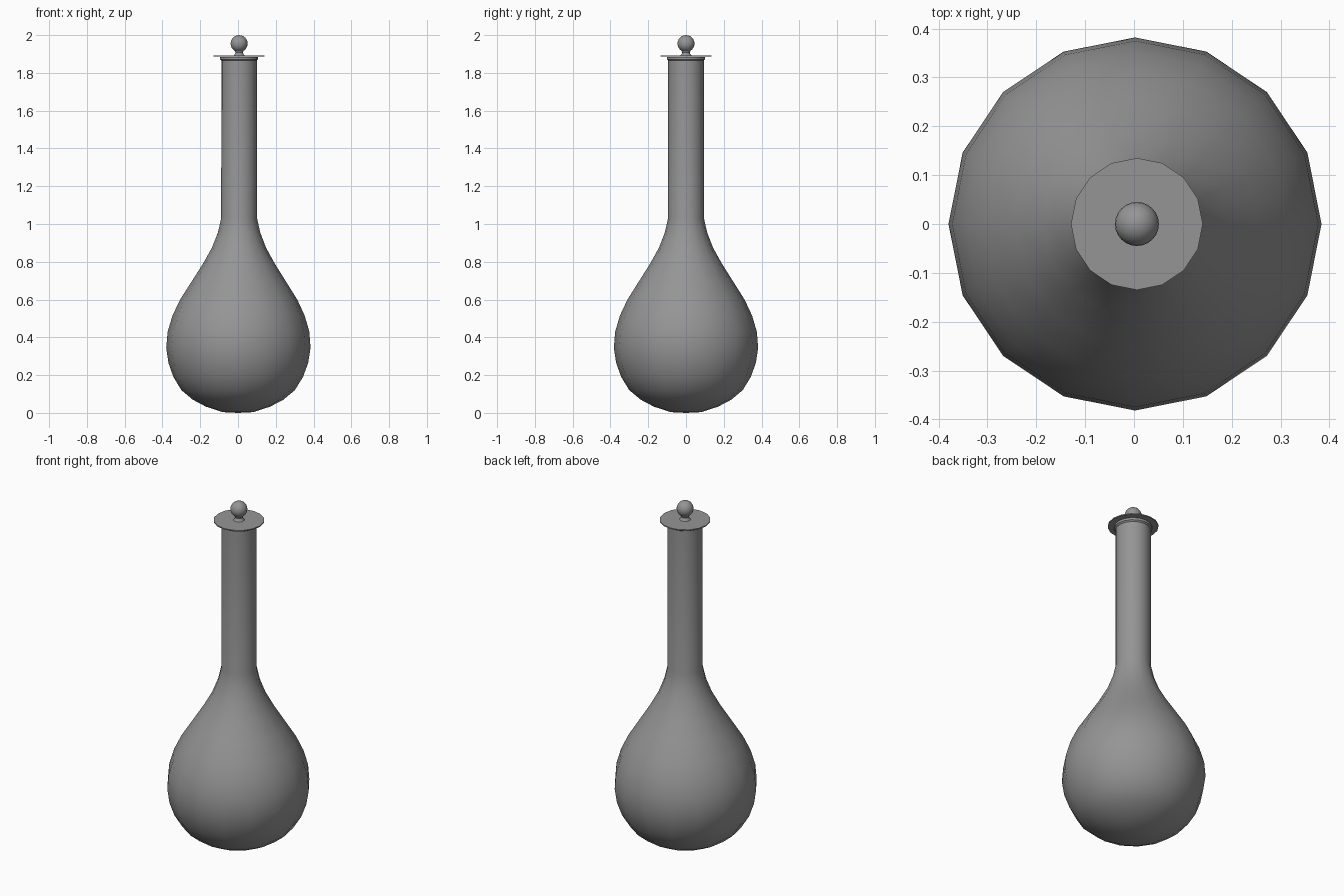
import bpy, bmesh, math
from mathutils import Vector

cube = bpy.data.objects.get("Cube")
if cube:
    bpy.data.objects.remove(cube)

AXIS_X = 0.006  # the neck and stopper sit slightly to one side

grey = bpy.data.materials.new("plain grey")
grey.use_nodes = True
GREY = (0.3, 0.3, 0.3, 1)
grey.diffuse_color = GREY
grey.node_tree.nodes["Principled BSDF"].inputs["Base Color"].default_value = GREY


def lathe(name, profile, sides, offset=AXIS_X, angle=40):
    """Turn a (radius, height) profile around the vertical axis."""
    bm = bmesh.new()
    verts = [bm.verts.new((r, 0, z)) for r, z in profile]
    edges = [bm.edges.new(pair) for pair in zip(verts, verts[1:])]
    bmesh.ops.spin(bm, geom=verts + edges, cent=(0, 0, 0), axis=(0, 0, 1),
                   angle=math.tau, steps=sides, use_merge=True)
    bmesh.ops.remove_doubles(bm, verts=bm.verts, dist=0.0005)
    bmesh.ops.recalc_face_normals(bm, faces=bm.faces)
    mesh = bpy.data.meshes.new(name)
    bm.to_mesh(mesh)
    bm.free()
    mesh.materials.append(grey)
    obj = bpy.data.objects.new(name, mesh)
    obj.location.x = offset
    bpy.context.collection.objects.link(obj)
    bpy.ops.object.select_all(action="DESELECT")
    obj.select_set(True)
    bpy.context.view_layer.objects.active = obj
    bpy.ops.object.shade_smooth_by_angle(angle=math.radians(angle))
    return obj


# Rounded bulb narrowing into a long straight neck with a small lip
bottle = lathe("bottle", [
    (0, 0), (0.08, 0.004), (0.17, 0.033), (0.24, 0.07), (0.3, 0.12),
    (0.343, 0.19), (0.37, 0.265), (0.382, 0.345), (0.375, 0.43),
    (0.35, 0.515), (0.31, 0.6), (0.25, 0.695), (0.19, 0.79),
    (0.143, 0.875), (0.112, 0.955), (0.095, 1.03), (0.094, 1.865),
    (0.101, 1.872), (0.101, 1.885), (0, 1.885)], 16, offset=0)
for v in bottle.data.vertices:
    v.co += Vector((AXIS_X * min(v.co.z, 1), 0, 0))

# Thin flat lid
lathe("lid", [(0, 1.886), (0.135, 1.886), (0.135, 1.892), (0, 1.892)], 16)

# Short waisted stem under the knob
lathe("stem", [(0.03, 1.891), (0.023, 1.899), (0.02, 1.908), (0.025, 1.92)], 16)

# Round knob
STEPS = 12
lathe("knob", [(0.045 * math.sin(math.pi * i / STEPS),
                1.955 - 0.045 * math.cos(math.pi * i / STEPS))
               for i in range(STEPS + 1)], 24)
